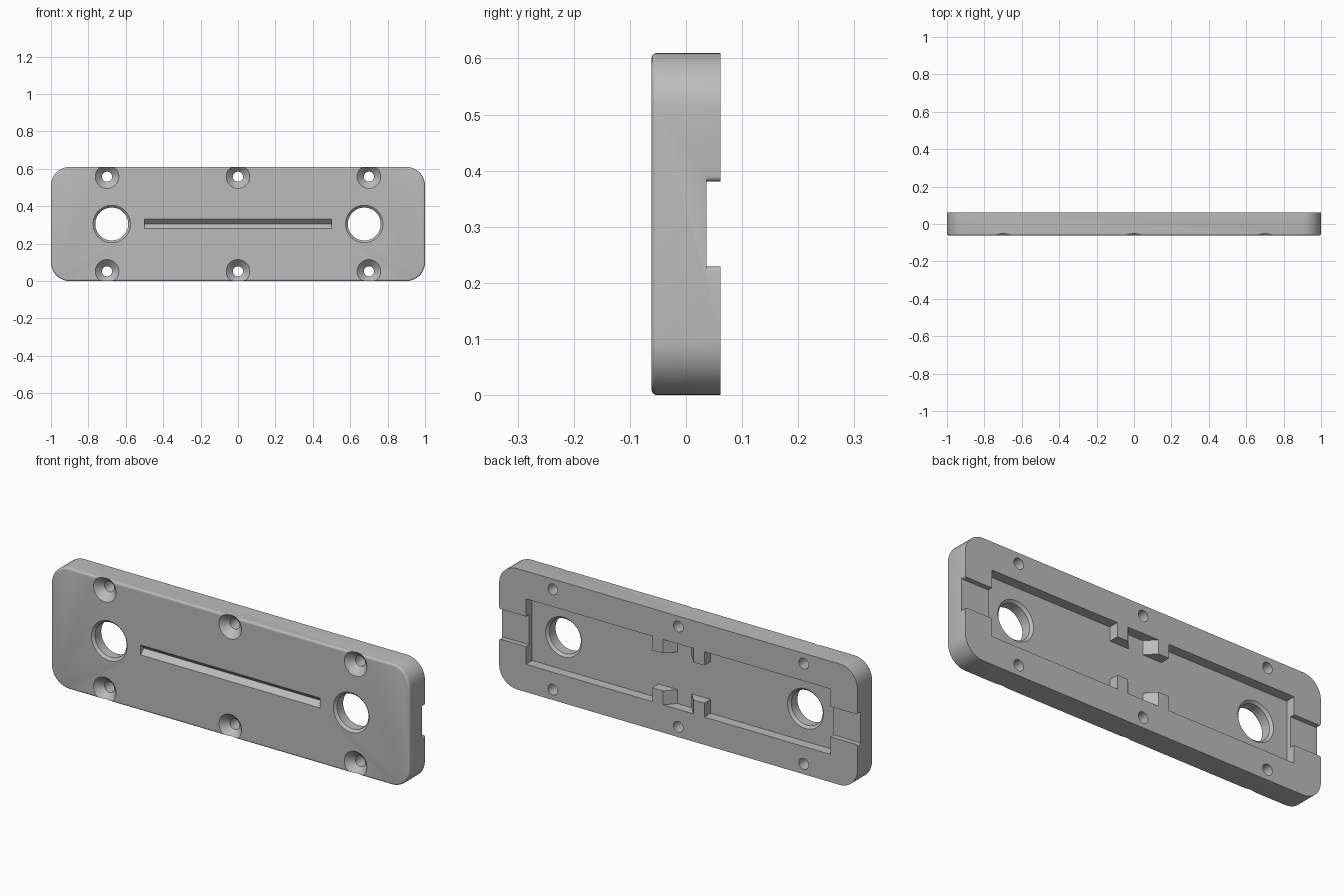
import bpy, bmesh, math

if "Cube" in bpy.data.objects:
    bpy.data.objects.remove(bpy.data.objects["Cube"])

BACK, MID = 0.0615, 0.305      # back plane (y) and mid height (z)
FLOOR = 0.0115                 # pocket floor (y)

grey = bpy.data.materials.new("plain_grey")
grey.use_nodes = True
grey.diffuse_color = (0.5, 0.5, 0.5, 1)
grey.node_tree.nodes["Principled BSDF"].inputs["Base Color"].default_value = (0.5, 0.5, 0.5, 1)


def to_object(name, bm):
    bmesh.ops.recalc_face_normals(bm, faces=bm.faces)
    mesh = bpy.data.meshes.new(name)
    bm.to_mesh(mesh)
    bm.free()
    mesh.materials.append(grey)
    ob = bpy.data.objects.new(name, mesh)
    bpy.context.collection.objects.link(ob)
    return ob


def prism(name, outline, lo, hi, place):
    """Extrude a 2D outline from lo to hi; place maps (u, v, w) to xyz."""
    bm = bmesh.new()
    ends = [[bm.verts.new(place(u, v, w)) for u, v in outline] for w in (lo, hi)]
    for loop in ends:
        bm.faces.new(loop)
    n = len(outline)
    for i in range(n):
        j = (i + 1) % n
        bm.faces.new((ends[0][i], ends[0][j], ends[1][j], ends[1][i]))
    return to_object(name, bm)


def lathe(name, profile, x, z, n=48):
    """Turn a (radius, y) profile around an axis along y."""
    bm = bmesh.new()
    rings = [[bm.verts.new((x + r * math.cos(math.tau * i / n), y,
                            z + r * math.sin(math.tau * i / n))) for i in range(n)]
             for r, y in profile]
    for a, b in zip(rings, rings[1:]):
        for i in range(n):
            j = (i + 1) % n
            bm.faces.new((a[i], a[j], b[j], b[i]))
    bm.faces.new(rings[0])
    bm.faces.new(rings[-1])
    return to_object(name, bm)


def cut(target, tool):
    mod = target.modifiers.new("cut", 'BOOLEAN')
    mod.operation, mod.solver, mod.object = 'DIFFERENCE', 'EXACT', tool
    bpy.context.view_layer.objects.active = target
    bpy.ops.object.modifier_apply(modifier=mod.name)
    bpy.data.objects.remove(tool)


def rect(u, v):
    return [(-u, -v), (u, -v), (u, v), (-u, v)]


along_y = lambda u, v, w: (u, w, MID + v)
along_z = lambda u, v, w: (u, v, MID + w)
along_x = lambda u, v, w: (w, u, MID + v)

# Plate with rounded corners and a softened front rim
bm = bmesh.new()
bmesh.ops.create_cube(bm, size=1)
for v in bm.verts:
    v.co = (v.co.x * 2, v.co.y * 2 * BACK, MID + v.co.z * 2 * MID)
corners = [e for e in bm.edges if abs(e.verts[0].co.y - e.verts[1].co.y) > 0.05]
bmesh.ops.bevel(bm, geom=corners, offset=0.1, segments=10, profile=0.5, affect='EDGES')
rim = [e for e in bm.edges if all(v.co.y < -0.06 for v in e.verts)]
bmesh.ops.bevel(bm, geom=rim, offset=0.01, segments=4, profile=0.5, affect='EDGES')
plate = to_object("face_plate", bm)

# Rear pocket, leaving four guide tabs with sloped inner sides
pocket = prism("pocket", rect(0.85, 0.165), FLOOR, 0.1, along_y)
for side in (-1, 1):
    tab = [(side * x, y) for x, y in
           ((0.145, 0.0), (0.0297, 0.0), (0.1287, 0.11), (0.145, 0.11))]
    for lo, hi in ((0.095, 0.25), (-0.25, -0.095)):
        cut(pocket, prism("guide_tab", tab, lo, hi, along_z))
cut(plate, pocket)

# Channel through both ends, rounded where it meets the outside
half, r = 0.076, 0.009
arc = [(1 - r + r * math.sin(t), half + r - r * math.cos(t))
       for t in (math.pi / 2 * i / 5 for i in range(6))]
quarter = arc + [(1.1, half + r)]
outline = quarter + [(x, -z) for x, z in reversed(quarter)]
outline += [(-x, -z) for x, z in quarter] + [(-x, z) for x, z in reversed(quarter)]
cut(plate, prism("end_channel", outline, 0.0365, 0.1, along_y))

# V groove on the front
groove = [(-0.0715, 0.036), (-0.0715, -0.034), (-0.0365, 0.001)]
cut(plate, prism("front_groove", groove, -0.5, 0.5, along_x))

# Large chamfered holes
for x in (-0.675, 0.675):
    cut(plate, lathe("large_hole", [(0.11, -0.0715), (0.088, -0.0495),
                                    (0.088, -0.0005), (0.11, 0.0215)], x, MID, 64))

# Countersunk screw holes
for x in (-0.7, 0, 0.7):
    for dz in (-0.253, 0.253):
        cut(plate, lathe("screw_hole", [(0.073, -0.0715), (0.027, -0.0255),
                                        (0.027, 0.1)], x, MID + dz))

bpy.ops.object.select_all(action='DESELECT')
plate.select_set(True)
bpy.context.view_layer.objects.active = plate
bpy.ops.object.shade_smooth_by_angle(angle=math.radians(30))
